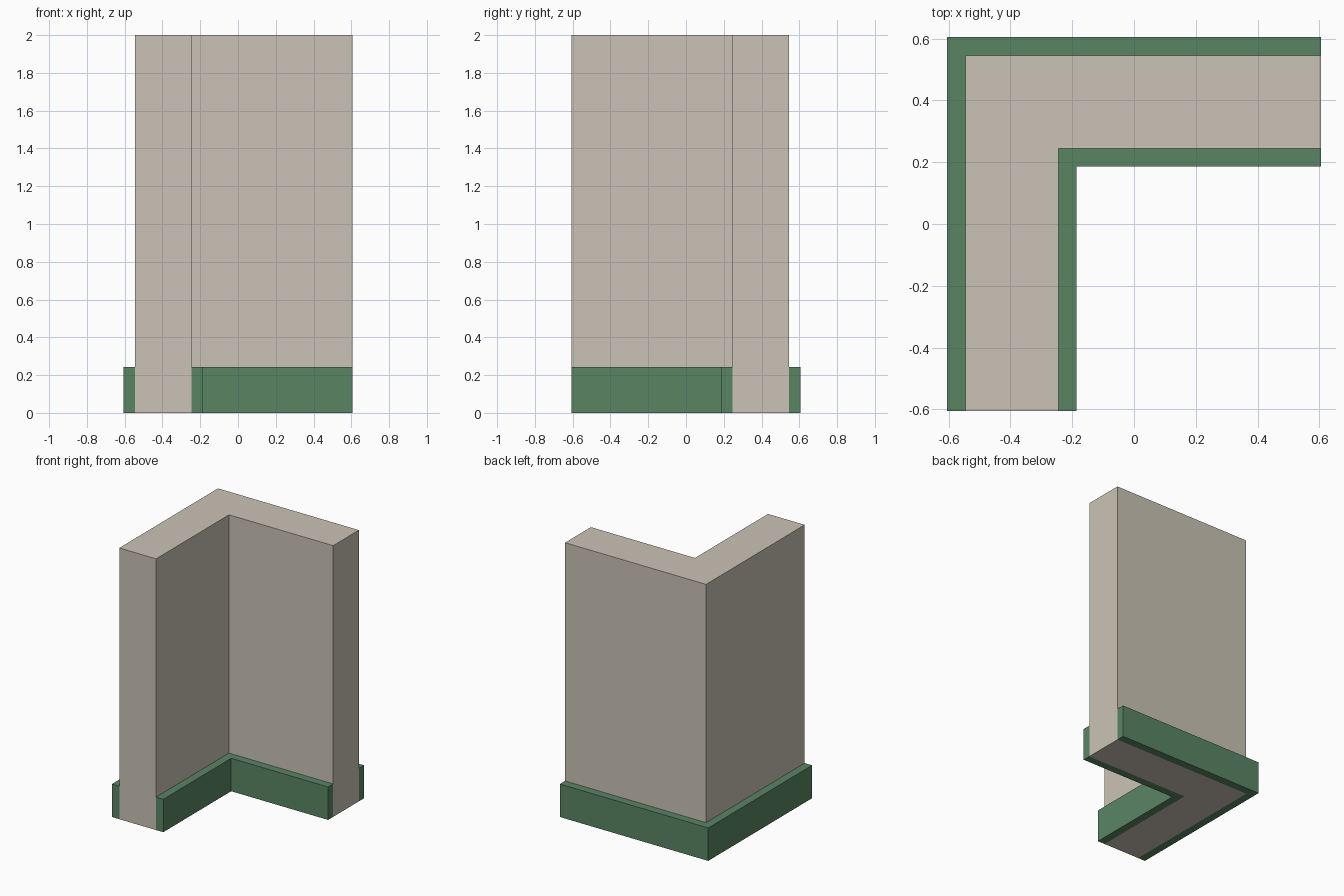
import bpy, bmesh

if "Cube" in bpy.data.objects:
    bpy.data.objects.remove(bpy.data.objects["Cube"])

END = 0.605             # open ends of both legs
WALL = (0.545, 0.245)   # outer and inner wall face offsets
TRIM = (0.605, 0.186)   # outer and inner skirting face offsets


def material(name, rgb):
    m = bpy.data.materials.new(name)
    m.diffuse_color = (*rgb, 1)
    m.use_nodes = True
    m.node_tree.nodes["Principled BSDF"].inputs["Base Color"].default_value = m.diffuse_color
    return m


def l_prism(name, outer, inner, height, mat):
    """Extrude an L-shaped outline lying between two corner offsets."""
    outline = [(-outer, -END), (-inner, -END), (-inner, inner),
               (END, inner), (END, outer), (-outer, outer)]
    bm = bmesh.new()
    base = bm.faces.new([bm.verts.new((x, y, 0)) for x, y in outline])
    ext = bmesh.ops.extrude_face_region(bm, geom=[base], use_keep_orig=True)
    top = [v for v in ext["geom"] if isinstance(v, bmesh.types.BMVert)]
    bmesh.ops.translate(bm, vec=(0, 0, height), verts=top)
    bmesh.ops.recalc_face_normals(bm, faces=bm.faces)
    mesh = bpy.data.meshes.new(name)
    bm.to_mesh(mesh)
    bm.free()
    mesh.materials.append(mat)
    obj = bpy.data.objects.new(name, mesh)
    bpy.context.collection.objects.link(obj)
    return obj


beige = material("beige plaster", (0.59, 0.545, 0.465))
green = material("green skirting", (0.102, 0.235, 0.127))

# Corner wall
l_prism("corner_wall", WALL[0], WALL[1], 2.0, beige)

# Skirting strips along the outer and inner wall faces
l_prism("outer_skirting", TRIM[0], WALL[0], 0.243, green)
l_prism("inner_skirting", WALL[1], TRIM[1], 0.243, green)
